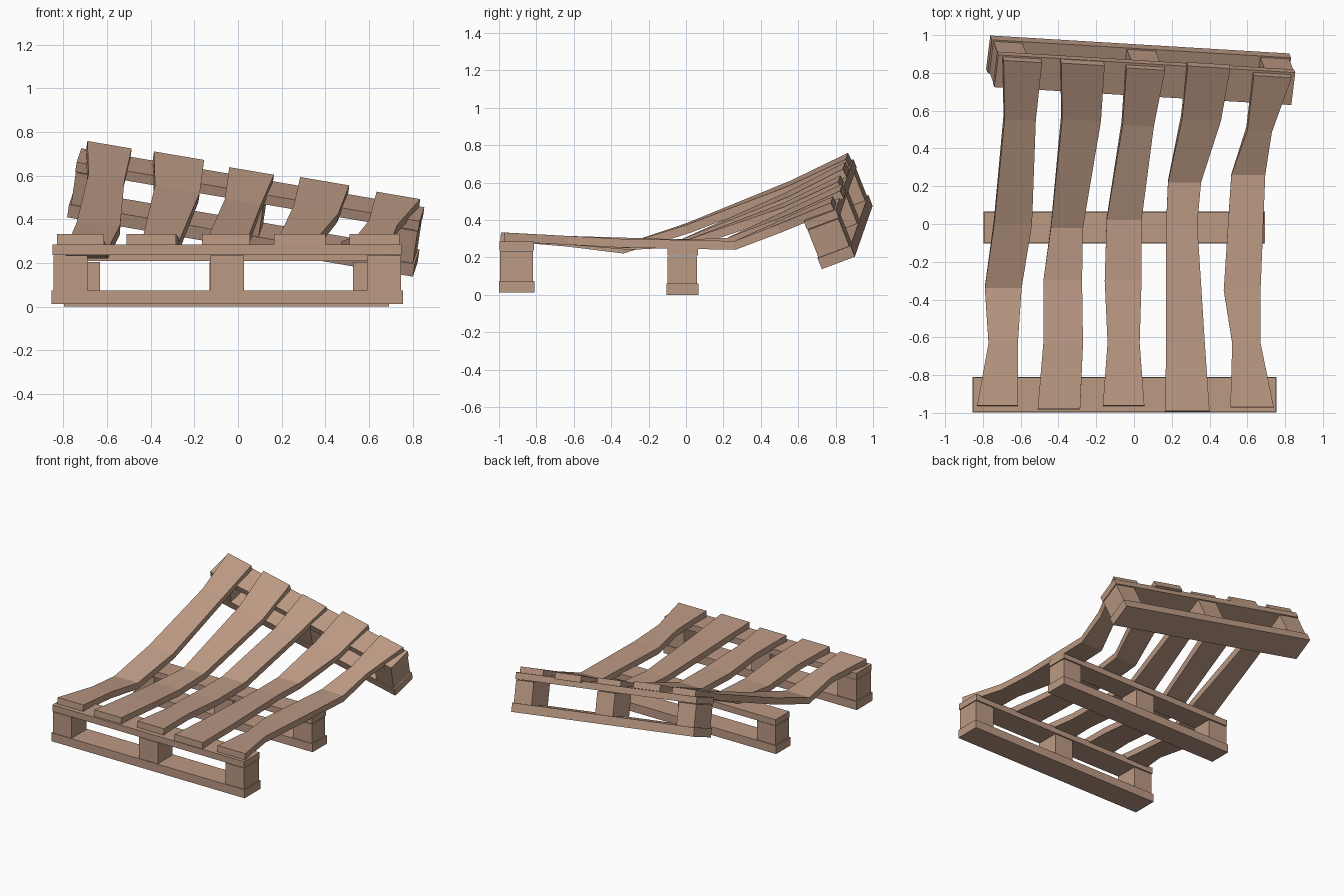
import bpy, bmesh
from mathutils import Matrix, Vector

if "Cube" in bpy.data.objects:
    bpy.data.objects.remove(bpy.data.objects["Cube"])

wood = bpy.data.materials.new("wood")
wood.diffuse_color = (0.5, 0.32, 0.23, 1)
wood.use_nodes = True
wood.node_tree.nodes["Principled BSDF"].inputs["Base Color"].default_value = wood.diffuse_color


def finish(bm, name):
    bmesh.ops.recalc_face_normals(bm, faces=bm.faces)
    me = bpy.data.meshes.new(name)
    bm.to_mesh(me)
    bm.free()
    me.materials.append(wood)
    ob = bpy.data.objects.new(name, me)
    bpy.context.collection.objects.link(ob)
    return ob


def box(name, frame, x0, x1, y0, y1, z0, z1):
    bm = bmesh.new()
    bmesh.ops.create_cube(bm, size=1)
    centre = Matrix.Translation(((x0 + x1) / 2, (y0 + y1) / 2, (z0 + z1) / 2))
    scale = Matrix.Diagonal((x1 - x0, y1 - y0, z1 - z0, 1))
    bmesh.ops.transform(bm, matrix=frame @ centre @ scale, verts=bm.verts)
    return finish(bm, name)


def runner(name, frame, length, width, base, block_top, top0, top1):
    """Bottom board, three blocks and a top board, in the given frame."""
    h, w = length / 2, width / 2
    box(name + "_bottom_board", frame, -h, h, -w, w, 0, base)
    for i, x in enumerate((-h + 0.087, 0, h - 0.087)):
        box(f"{name}_block_{i + 1}", frame, x - 0.078, x + 0.078,
            -w + 0.005, w - 0.008, base, block_top)
    box(name + "_top_board", frame, -h + 0.006, h - 0.006,
        -w + 0.003, w - 0.003, top0, top1)


# Front and middle runners lie flat
runner("front_runner", Matrix.Translation((-0.05, -0.904, 0.012)),
       1.61, 0.19, 0.063, 0.222, 0.226, 0.273)
runner("middle_runner", Matrix.Translation((-0.052, -0.018, 0)),
       1.49, 0.17, 0.062, 0.205, 0.21, 0.256)

# Back runner is lifted and twisted
ax = Vector((0.983, -0.059, -0.169)).normalized()
az = ax.cross(Vector((0.115, 0.93, 0.35))).normalized()
ay = az.cross(ax)
tilt = Matrix((ax, ay, az)).transposed().to_4x4()
runner("back_runner", Matrix.Translation((0.02, 0.862, 0.307)) @ tilt,
       1.61, 0.19, 0.063, 0.222, 0.226, 0.273)


# Bent slats: sections of (y, left x, right x, top z)
slats = [
    [(-0.96, -0.83, -0.615, 0.333), (-0.63, -0.77, -0.615, 0.305),
     (-0.34, -0.79, -0.595, 0.268), (0.0, -0.74, -0.54, 0.378),
     (0.55, -0.685, -0.52, 0.595), (0.86, -0.69, -0.487, 0.742)],
    [(-0.98, -0.51, -0.285, 0.333), (-0.63, -0.48, -0.27, 0.315),
     (-0.3, -0.48, -0.275, 0.288), (-0.02, -0.44, -0.27, 0.30),
     (0.55, -0.38, -0.175, 0.54), (0.845, -0.385, -0.155, 0.692)],
    [(-0.96, -0.165, 0.055, 0.333), (-0.63, -0.14, 0.03, 0.315),
     (-0.3, -0.155, 0.04, 0.297), (0.02, -0.145, 0.04, 0.30),
     (0.52, -0.06, 0.105, 0.48), (0.82, -0.04, 0.165, 0.622)],
    [(-0.99, 0.165, 0.40, 0.333), (-0.63, 0.17, 0.375, 0.315),
     (0.0, 0.17, 0.335, 0.296), (0.22, 0.18, 0.355, 0.305),
     (0.55, 0.255, 0.46, 0.445), (0.83, 0.285, 0.51, 0.575)],
    [(-0.97, 0.51, 0.74, 0.333), (-0.63, 0.52, 0.67, 0.315),
     (-0.35, 0.475, 0.67, 0.30), (0.26, 0.515, 0.695, 0.288),
     (0.49, 0.60, 0.73, 0.385), (0.78, 0.635, 0.835, 0.51)],
]


def slat(name, rows):
    bm = bmesh.new()
    rings = []
    n = len(rows)
    for i, (y, xl, xr, z) in enumerate(rows):
        a, b = rows[max(i - 1, 0)], rows[min(i + 1, n - 1)]
        twist = min(max((y + 0.25) / 0.8, 0), 1) if z > 0.31 and y > -0.2 else 0
        across = Vector((1, -0.06 * twist, -0.17 * twist))
        along = Vector(((b[1] + b[2] - a[1] - a[2]) / 2, b[0] - a[0], b[3] - a[3]))
        down = -across.cross(along).normalized() * 0.047
        mid, half = Vector(((xl + xr) / 2, y, z)), (xr - xl) / 2
        left, right = mid - across * half, mid + across * half
        rings.append([bm.verts.new(p) for p in (left, right, right + down, left + down)])
    for r, s in zip(rings, rings[1:]):
        for k in range(4):
            m = (k + 1) % 4
            bm.faces.new((r[k], r[m], s[m], s[k]))
    bm.faces.new(rings[0])
    bm.faces.new(rings[-1])
    return finish(bm, name)


for i, rows in enumerate(slats):
    slat(f"slat_{i + 1}", rows)
